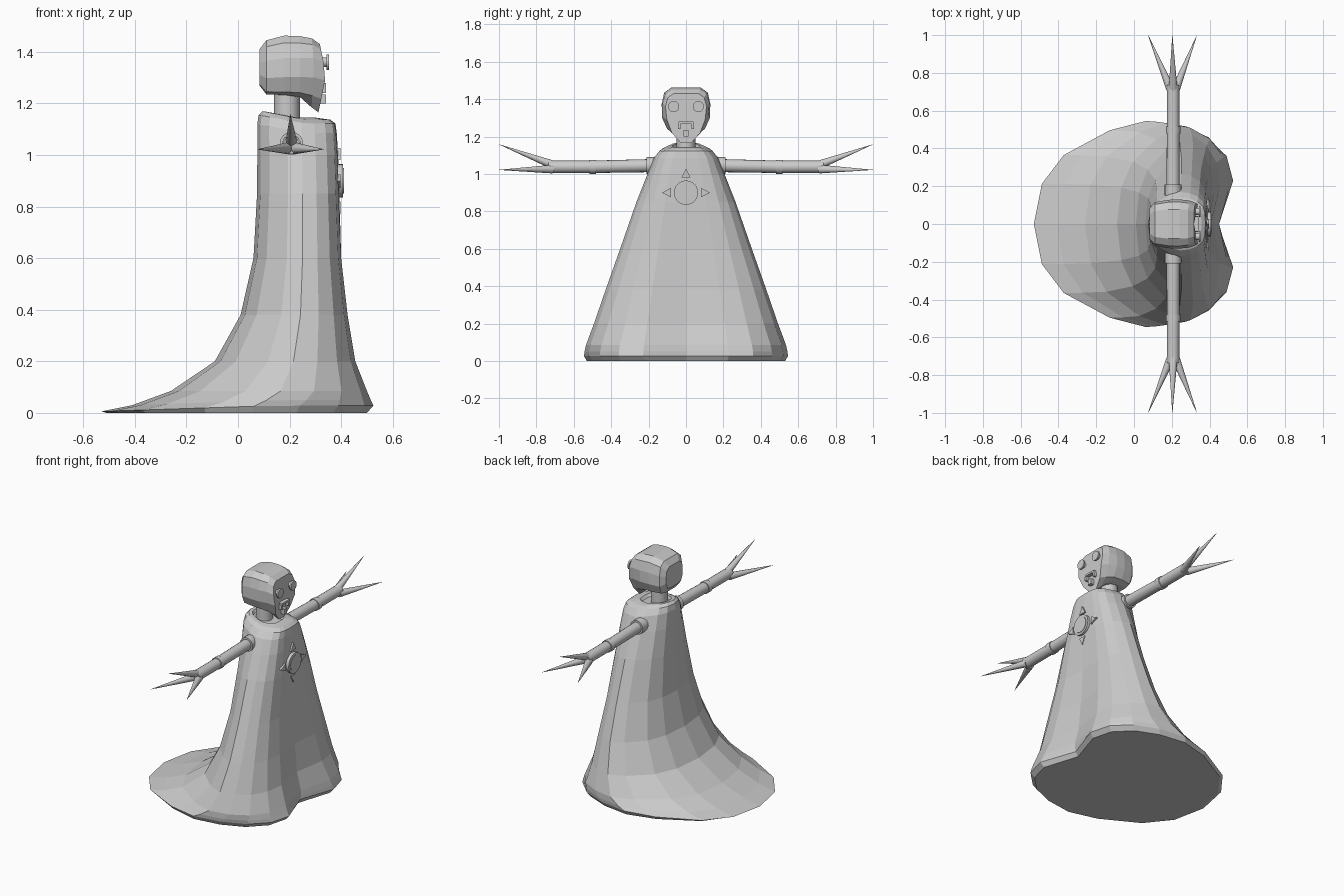
import bpy, bmesh, math
from mathutils import Vector

if "Cube" in bpy.data.objects:
    bpy.data.objects.remove(bpy.data.objects["Cube"])

grey = bpy.data.materials.new("plain grey")
grey.diffuse_color = (0.6, 0.6, 0.6, 1)
grey.use_nodes = True
grey.node_tree.nodes["Principled BSDF"].inputs["Base Color"].default_value = grey.diffuse_color


def finish(name, bm, smooth=False):
    bmesh.ops.recalc_face_normals(bm, faces=bm.faces)
    me = bpy.data.meshes.new(name)
    bm.to_mesh(me)
    bm.free()
    me.materials.append(grey)
    ob = bpy.data.objects.new(name, me)
    bpy.context.collection.objects.link(ob)
    if smooth:
        bpy.context.view_layer.objects.active = ob
        ob.select_set(True)
        bpy.ops.object.shade_smooth_by_angle(angle=math.radians(40))
        ob.select_set(False)
    return ob


def loft(name, rings):
    """Skin closed rings of equal length and cap both ends."""
    bm = bmesh.new()
    vs = [[bm.verts.new(p) for p in r] for r in rings]
    n = len(rings[0])
    for a, b in zip(vs, vs[1:]):
        for i in range(n):
            j = (i + 1) % n
            bm.faces.new((a[i], a[j], b[j], b[i]))
    bm.faces.new(vs[0])
    bm.faces.new(vs[-1])
    return finish(name, bm)


def rod(name, p0, p1, r0, r1, sides=16):
    """Tapered cylinder between two points."""
    p0, p1 = Vector(p0), Vector(p1)
    d = p1 - p0
    bm = bmesh.new()
    bmesh.ops.create_cone(bm, cap_ends=True, segments=sides, radius1=r0,
                          radius2=r1, depth=d.length)
    rot = d.to_track_quat('Z', 'Y').to_matrix()
    for v in bm.verts:
        v.co = rot @ v.co + (p0 + p1) / 2
    return finish(name, bm, True)


def plate(name, pts, x0, x1):
    """Flat shape in the yz plane, extruded along x."""
    bm = bmesh.new()
    a = [bm.verts.new((x0, y, z)) for y, z in pts]
    b = [bm.verts.new((x1, y, z)) for y, z in pts]
    n = len(pts)
    bm.faces.new(a)
    bm.faces.new(b)
    for i in range(n):
        bm.faces.new((a[i], a[(i + 1) % n], b[(i + 1) % n], b[i]))
    return finish(name, bm)


# Robe: one plan outline (0 = back, 1 = front), resized for each level
half = [(.04, .39), (.15, .67), (.38, .91), (.56, 1), (.73, .955),
        (.87, .845), (.967, .66), (1, .42)]


def robe_ring(back, front, width, z_back, z_front, notch):
    u = [(0, 0)] + half + [(notch, 0)] + [(a, -b) for a, b in reversed(half)]
    return [(back + (front - back) * a, width * b,
             z_back + (z_front - z_back) * min(1, a * 1.6)) for a, b in u]


robe = [
    (-.51, .50, .53, 0, 0, .93),
    (-.53, .525, .545, .006, .028, .925),
    (-.41, .515, .543, .03, .05, .93),
    (-.26, .50, .535, .085, .085, .935),
    (-.09, .455, .492, .2, .2, .94),
    (.01, .425, .43, .38, .38, .955),
    (.06, .40, .352, .6, .6, .975),
    (.074, .39, .265, .85, .85, 1.01),
    (.075, .385, .205, 1.02, 1.0, 1.01),
    (.075, .38, .17, 1.12, 1.085, 1.01),
    (.08, .375, .14, 1.155, 1.122, 1.01),
    (.095, .355, .107, 1.17, 1.137, 1.01),
    (.115, .30, .075, 1.167, 1.145, 1.01),
    (.125, .285, .065, 1.15, 1.13, 1.01),
]
loft("robe", [robe_ring(*r) for r in robe])

# Neck
rod("neck", (.19, 0, 1.1), (.19, 0, 1.26), .05, .05)

# Head: sections from back of skull to tapered face
box = [(0, 1), (.6, 1), (.9, .88), (1, .62), (1, .3), (.8, .05), (.45, 0), (0, 0)]
face = [(0, 1), (.6, 1), (.88, .92), (1, .74), (.93, .47), (.68, .2), (.25, 0), (0, 0)]


def head_ring(x, w, z0, z1, t, bend=0):
    pts = []
    for (a, b), (c, d) in zip(box, face):
        y, f = a + (c - a) * t, b + (d - b) * t
        push = bend * (1 - abs(f - .55) / .55)
        pts.append((x + push, w * y, z0 + (z1 - z0) * f))
    return pts + [(x, -y, z) for x, y, z in reversed(pts[1:-1])]


loft("head", [head_ring(*r) for r in [
    (.083, .085, 1.27, 1.41, 0),
    (.11, .115, 1.235, 1.445, 0),
    (.18, .128, 1.233, 1.463, 0),
    (.24, .13, 1.225, 1.461, .15),
    (.285, .125, 1.185, 1.452, .8, .01),
    (.312, .11, 1.165, 1.43, 1, .03)]])

# Mouth: bar with two side strips and a chin strip
for name, y0, y1, z0, z1 in (("mouth_bar", -.04, .04, 1.268, 1.28),
                             ("mouth_left", .03, .042, 1.24, 1.268),
                             ("mouth_right", -.042, -.03, 1.24, 1.268),
                             ("chin_strip", -.014, .014, 1.2, 1.235)):
    plate(name, [(y0, z0), (y1, z0), (y1, z1), (y0, z1)], .318, .342)

for s, side in ((1, "left"), (-1, "right")):
    # Eyes on short stalks
    rod(side + "_eye_stalk", (.30, s * .066, 1.36), (.345, s * .066, 1.36), .018, .018)
    rod(side + "_eye", (.343, s * .066, 1.36), (.353, s * .066, 1.36), .03, .03)

    # Arm segments
    def arm(name, y0, y1, r0, r1, z0=1.038, z1=1.038):
        rod(side + name, (.207, s * y0, z0), (.207, s * y1, z1), r0, r1)
    arm("_shoulder_cuff", .14, .21, .045, .045, 1.045, 1.045)
    arm("_upper_arm", .17, .51, .035, .033, 1.045, 1.038)
    arm("_elbow", .48, .515, .038, .038)
    arm("_forearm", .51, .735, .033, .033)

    # Three claws: two spread low, one raised
    for n, dx, dz, tx, tz in ((1, -.014, -.012, .075, 1.022),
                              (2, 0, .012, .203, 1.158),
                              (3, .014, -.012, .333, 1.022)):
        rod(f"{side}_claw_{n}", (.207 + dx, s * .715, 1.038 + dz),
            (tx, s * .999, tz), .023, .0005, 12)

# Chest medallion: disc with four pointed rays
rod("medallion", (.36, 0, .9), (.408, 0, .9), .065, .065, 24)
rod("medallion_centre", (.40, 0, .9), (.411, 0, .9), .05, .05, 24)
for i, name in enumerate(("left", "top", "right", "bottom")):
    c, s = math.cos(i * math.pi / 2), math.sin(i * math.pi / 2)
    pts = [(c * r - s * t, .9 + s * r + c * t)
           for r, t in ((.08, -.025), (.128, 0), (.08, .025))]
    plate("medallion_ray_" + name, pts, .37, .398)
